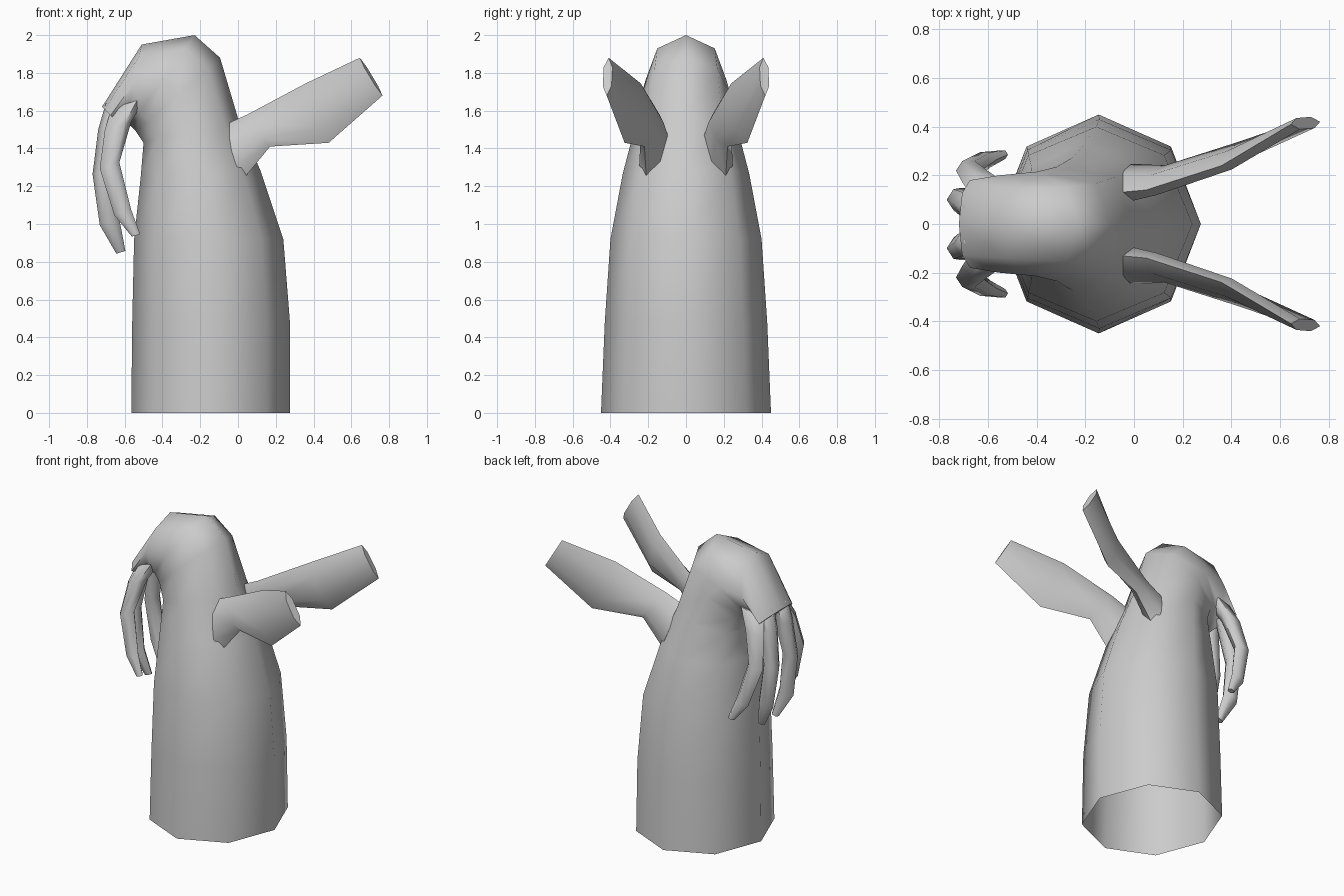
import bpy, bmesh, math
from mathutils import Vector

if "Cube" in bpy.data.objects:
    bpy.data.objects.remove(bpy.data.objects["Cube"])


def loft(name, rings, sides, cap_start=True, cap_end=True, mirror=False):
    """Skin a tube over rings given as (centre, half axis a, half axis b)."""
    bm = bmesh.new()
    loops = []
    for c, a, b in rings:
        loop = []
        for i in range(sides):
            t = 2 * math.pi * i / sides
            loop.append(bm.verts.new(c + a * math.cos(t) + b * math.sin(t)))
        loops.append(loop)
    for lo, hi in zip(loops, loops[1:]):
        for i in range(sides):
            j = (i + 1) % sides
            bm.faces.new((lo[i], lo[j], hi[j], hi[i]))
    if cap_start:
        bm.faces.new(loops[0])
    if cap_end:
        bm.faces.new(loops[-1])
    bmesh.ops.recalc_face_normals(bm, faces=bm.faces)
    mesh = bpy.data.meshes.new(name)
    bm.to_mesh(mesh)
    bm.free()
    obj = bpy.data.objects.new(name, mesh)
    bpy.context.collection.objects.link(obj)
    if mirror:
        mod = obj.modifiers.new("mirror", 'MIRROR')
        mod.use_axis = (False, True, False)
    bpy.ops.object.select_all(action='DESELECT')
    obj.select_set(True)
    bpy.context.view_layer.objects.active = obj
    bpy.ops.object.shade_smooth_by_angle(angle=math.radians(65))
    return obj


def between(p, q, side):
    p, q = Vector(p), Vector(q)
    return (p + q) / 2, (p - q) / 2, Vector(side)


# Body and drooping head: back point (x, z), front point (x, z), half width
profile = [
    ((0.275, 0.0), (-0.565, 0.0), 0.45),
    ((0.275, 0.48), (-0.56, 0.48), 0.43),
    ((0.24, 0.92), (-0.55, 0.92), 0.40),
    ((0.12, 1.28), (-0.515, 1.25), 0.335),
    ((0.0, 1.56), (-0.50, 1.43), 0.275),
    ((-0.095, 1.88), (-0.54, 1.49), 0.235),
    ((-0.23, 2.0), (-0.57, 1.52), 0.215),
    ((-0.51, 1.95), (-0.60, 1.53), 0.20),
    ((-0.72, 1.62), (-0.63, 1.53), 0.18),
]
loft("body", [between((bx, 0, bz), (fx, 0, fz), (0, w, 0))
              for (bx, bz), (fx, fz), w in profile], 8, cap_start=False)

# Flat wings: top edge, bottom edge, half thickness
wing = [
    ((-0.06, 0.13, 1.53), (0.03, 0.21, 1.24), 0.07),
    ((0.05, 0.14, 1.58), (0.17, 0.22, 1.41), 0.05),
    ((0.36, 0.24, 1.745), (0.48, 0.325, 1.43), 0.045),
    ((0.645, 0.41, 1.88), (0.765, 0.42, 1.68), 0.028),
]
loft("wings", [between(t, b, Vector((-0.3, 0.95, 0)) * k) for t, b, k in wing],
     6, mirror=True)


# Tentacles: centre, half depth (x), half width (y)
def tentacle(name, path):
    rings = [(Vector(c), Vector((d, 0, d * 0.3)), Vector((0, w, 0)))
             for c, d, w in path]
    loft(name, rings, 6, mirror=True)


tentacle("inner_tentacles", [
    ((-0.63, 0.07, 1.66), 0.07, 0.07),
    ((-0.675, 0.08, 1.52), 0.065, 0.06),
    ((-0.715, 0.10, 1.28), 0.055, 0.05),
    ((-0.68, 0.11, 1.01), 0.052, 0.045),
    ((-0.62, 0.075, 0.85), 0.024, 0.022),
])
tentacle("outer_tentacles", [
    ((-0.58, 0.12, 1.64), 0.09, 0.06),
    ((-0.635, 0.17, 1.52), 0.07, 0.055),
    ((-0.68, 0.22, 1.31), 0.052, 0.045),
    ((-0.61, 0.265, 1.06), 0.045, 0.035),
    ((-0.54, 0.285, 0.94), 0.022, 0.02),
])
